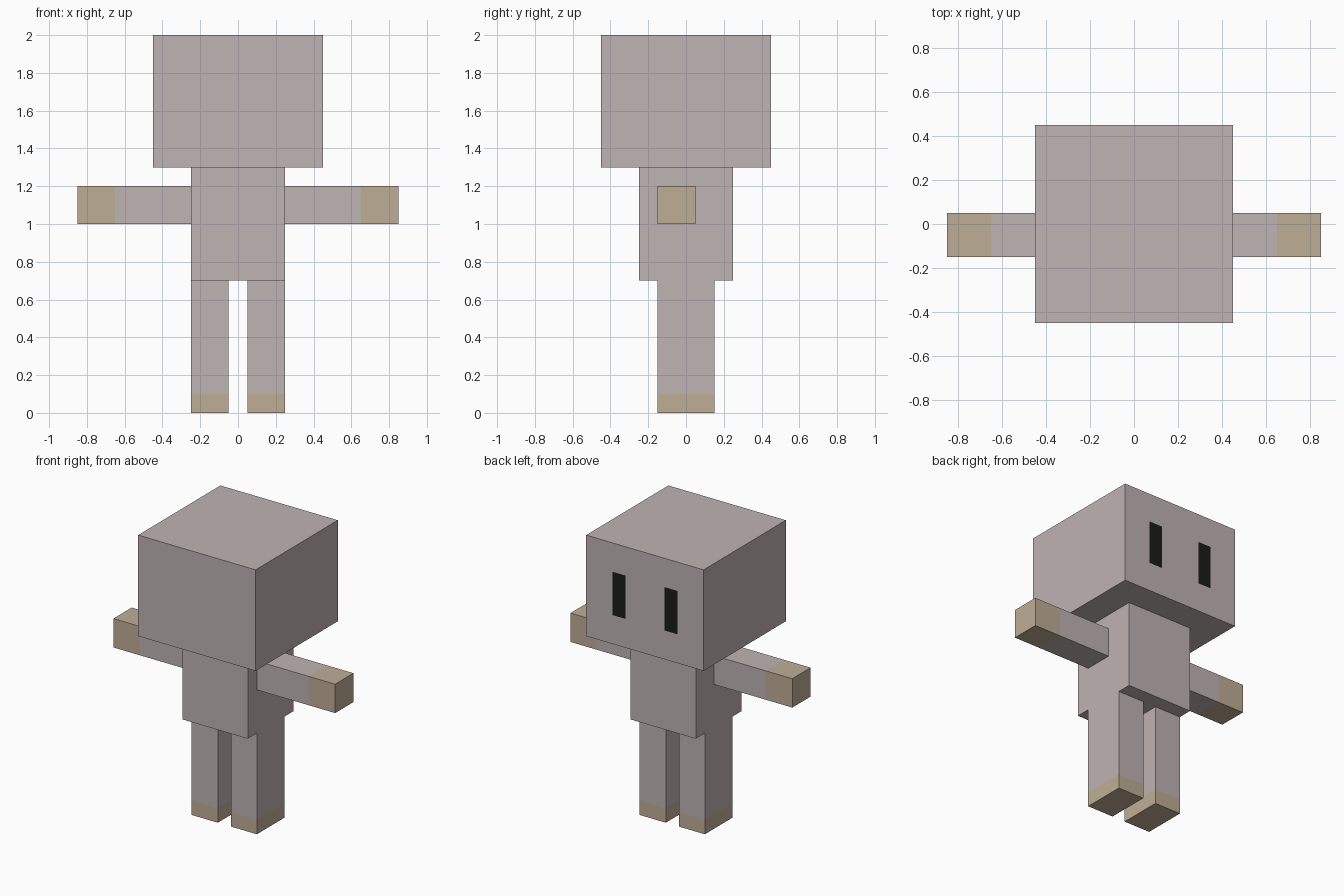
import bpy
import bmesh
from mathutils import Vector

cube = bpy.data.objects.get("Cube")
if cube:
    bpy.data.objects.remove(cube, do_unlink=True)


def make_material(name, rgb):
    """Flat material from 0-255 display values."""
    linear = [((c / 255 + 0.055) / 1.055) ** 2.4 for c in rgb]
    mat = bpy.data.materials.new(name)
    mat.use_nodes = True
    mat.diffuse_color = (*linear, 1)
    bsdf = mat.node_tree.nodes["Principled BSDF"]
    bsdf.inputs["Base Color"].default_value = (*linear, 1)
    bsdf.inputs["Roughness"].default_value = 0.9
    return mat


skin = make_material("pale mauve", (191, 179, 179))
tan = make_material("warm tan", (190, 174, 150))
black = make_material("eye black", (27, 27, 27))


def box(name, low, high, accent=None, cuts=(), is_accent=None, cut_face=None):
    """Box between two corners; cuts are (axis, position) planes that split
    its faces, and faces passing is_accent get the accent material."""
    low, high = Vector(low), Vector(high)
    bm = bmesh.new()
    bmesh.ops.create_cube(bm, size=1)
    for v in bm.verts:
        v.co = (low + high) / 2 + v.co * (high - low)
    for axis, position in cuts:
        normal, point = Vector((0, 0, 0)), Vector((0, 0, 0))
        normal[axis], point[axis] = 1, position
        bm.normal_update()
        faces = [f for f in bm.faces if cut_face is None or cut_face(f)]
        edges = {e for f in faces for e in f.edges}
        verts = {v for f in faces for v in f.verts}
        bmesh.ops.bisect_plane(bm, geom=[*verts, *edges, *faces], dist=1e-5,
                               plane_co=point, plane_no=normal)
    bm.normal_update()
    if is_accent:
        for f in bm.faces:
            f.material_index = int(is_accent(f.calc_center_median()))
    mesh = bpy.data.meshes.new(name)
    bm.to_mesh(mesh)
    bm.free()
    mesh.materials.append(skin)
    if accent:
        mesh.materials.append(accent)
    obj = bpy.data.objects.new(name, mesh)
    bpy.context.collection.objects.link(obj)
    return obj


# Head, with two tall eyes cut into its +y face
def in_eye(c):
    return c.y > 0.449 and 0.15 < abs(c.x) < 0.25 and 1.5 < c.z < 1.8


box("head", (-0.45, -0.45, 1.3), (0.45, 0.45, 2.0), black,
    [(0, x) for x in (-0.25, -0.15, 0.15, 0.25)] + [(2, 1.5), (2, 1.8)],
    in_eye, lambda f: f.normal.y > 0.9)

# Torso
box("torso", (-0.25, -0.25, 0.7), (0.25, 0.25, 1.3))

# Arms with tan hands and legs with tan feet, on both sides
for side, s in (("left", 1), ("right", -1)):
    x0, x1 = sorted((s * 0.25, s * 0.85))
    box(side + "_arm", (x0, -0.15, 1.0), (x1, 0.05, 1.2), tan,
        [(0, s * 0.65)], lambda c: abs(c.x) > 0.65)
    x0, x1 = sorted((s * 0.05, s * 0.25))
    box(side + "_leg", (x0, -0.15, 0.0), (x1, 0.15, 0.7), tan,
        [(2, 0.1)], lambda c: c.z < 0.1)
